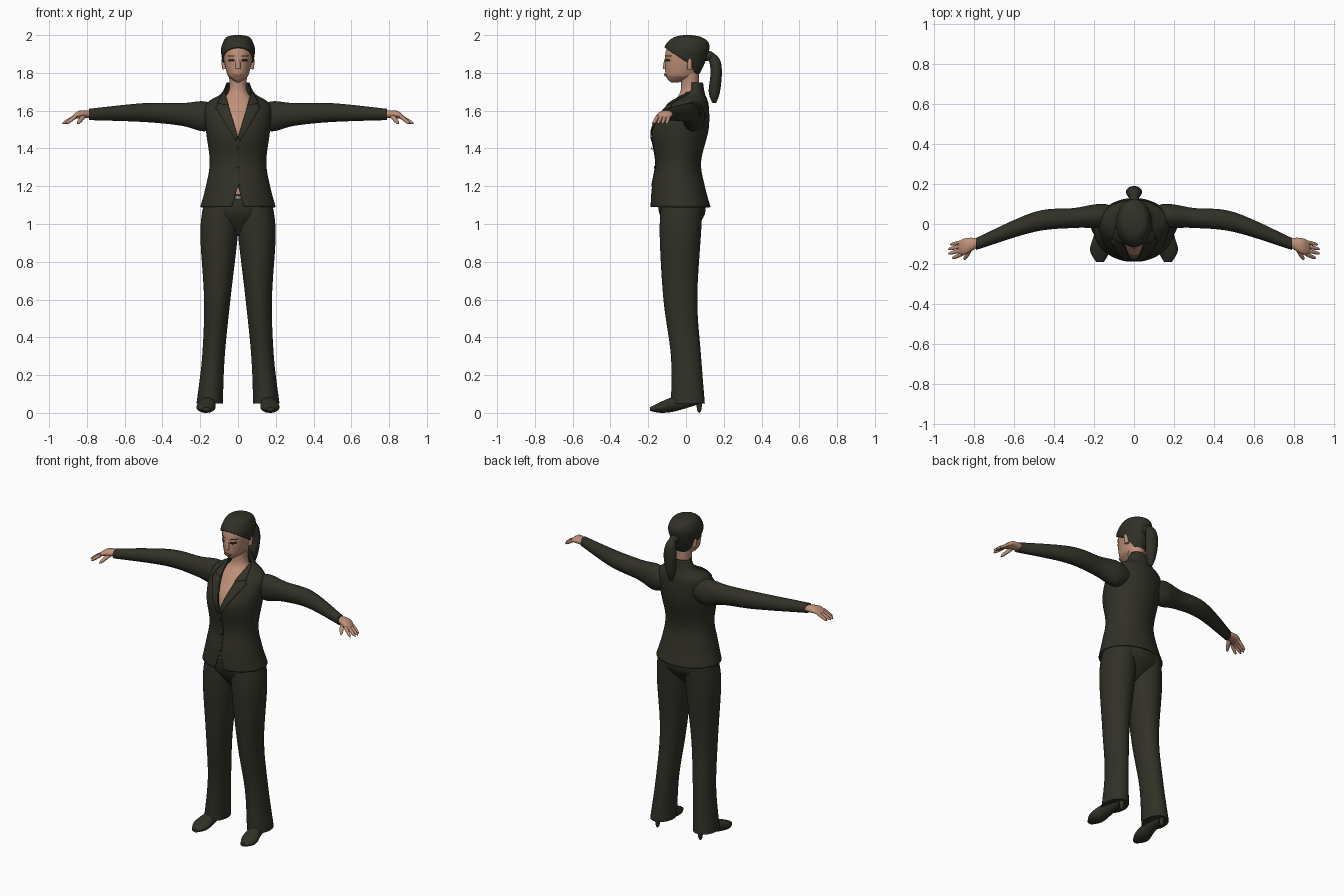
import bpy, bmesh, math
from mathutils import Vector, Matrix

if "Cube" in bpy.data.objects:
    bpy.data.objects.remove(bpy.data.objects["Cube"])


def colour(name, *rgb):
    material = bpy.data.materials.new(name)
    material.use_nodes = True
    material.diffuse_color = (*rgb, 1)
    shader = next(n for n in material.node_tree.nodes if n.type == 'BSDF_PRINCIPLED')
    shader.inputs["Base Color"].default_value = (*rgb, 1)
    return material


DARK = colour("dark olive cloth and hair", .03, .03, .02)
SKIN = colour("skin", .52, .28, .19)
LIPS = colour("lips", .36, .15, .11)
BLACK = colour("black details", .02, .02, .01)
METAL = colour("buckle metal", .3, .3, .3)


def finish(name, bm, material, mirror=False, thickness=0):
    """Turn a bmesh into a smooth-shaded object."""
    bmesh.ops.recalc_face_normals(bm, faces=bm.faces)
    mesh = bpy.data.meshes.new(name)
    bm.to_mesh(mesh)
    bm.free()
    mesh.materials.append(material)
    mesh.shade_smooth()
    mesh.set_sharp_from_angle(angle=math.radians(50))
    part = bpy.data.objects.new(name, mesh)
    bpy.context.scene.collection.objects.link(part)
    if thickness:
        shell = part.modifiers.new("thickness", 'SOLIDIFY')
        shell.thickness = thickness
        shell.offset = -1
    if mirror:
        part.modifiers.new("mirror", 'MIRROR')


def refine(rows, steps=6):
    """Smooth curve through the control rows."""
    rows = [Vector(row) for row in rows]
    padded = [rows[0], *rows, rows[-1]]
    fine = []
    for a, b, c, d in zip(padded, rows, rows[1:], padded[3:] + [rows[-1]]):
        for step in range(steps):
            t = step / steps
            cubic = (b - c) * 3 + d - a
            square = a * 2 - b * 5 + c * 4 - d
            fine.append(b + (c - a + (square + cubic * t) * t) * (t / 2))
    return fine + [rows[-1]]


def upright(*rows):
    """Centred rows of height, depth centre, half width and half depth."""
    return [(z, 0, y, width, depth) for z, y, width, depth in rows]


def tube(rows, axis=2, sides=32, caps=True):
    """Skin rows of axis position, two centres and two radii."""
    bm = bmesh.new()
    rings = []
    for position, u, v, radius_u, radius_v in refine(rows):
        ring = []
        for i in range(sides):
            angle = math.tau * (i + .5) / sides
            point = [u + radius_u * math.cos(angle), v + radius_v * math.sin(angle)]
            point.insert(axis, position)
            ring.append(bm.verts.new(point))
        rings.append(ring)
    for low, high in zip(rings, rings[1:]):
        for i in range(sides):
            bm.faces.new((low[i - 1], low[i], high[i], high[i - 1]))
    if caps:
        bm.faces.new(rings[0])
        bm.faces.new(rings[-1])
    return bm


def loft(name, rows, material, axis=2, mirror=False):
    finish(name, tube(rows, axis), material, mirror)


def spindle(name, base, tip, radius, material, mirror=True):
    """Straight rod with a rounded tip, for fingers and other small parts."""
    base, direction = Vector(base), Vector(tip) - Vector(base)
    rows = []
    for t in (0, .3, .6, .8, .9, 1):
        r = radius * max(.1, math.sqrt(1 - t ** 4))
        rows.append((t * direction.length, 0, 0, r, r))
    bm = tube(rows, sides=12)
    turn = direction.to_track_quat('Z', 'Y').to_matrix().to_4x4()
    bm.transform(Matrix.Translation(base) @ turn)
    finish(name, bm, material, mirror)


def cut(bm, planes, doomed):
    """Slice along planes, then delete the faces a rule picks."""
    for point, normal in planes:
        everything = bm.verts[:] + bm.edges[:] + bm.faces[:]
        bmesh.ops.bisect_plane(bm, geom=everything, plane_co=point, plane_no=normal)
    unwanted = [face for face in bm.faces if doomed(face.calc_center_median())]
    bmesh.ops.delete(bm, geom=unwanted, context='FACES')


def front_of(rows, x, z):
    """Depth of a loft's front surface at a given x and z."""
    fine = refine(rows)
    low, high = next((a, b) for a, b in zip(fine, fine[1:]) if a[0] <= z <= b[0])
    row = low.lerp(high, (z - low[0]) / (high[0] - low[0]))
    return row[2] - row[4] * math.sqrt(max(0, 1 - ((x - row[1]) / row[3]) ** 2))


def oval(x, z, width, height):
    """Upper and lower edges of an ellipse."""
    angles = [math.pi * i / 12 for i in range(13)]
    return [[(x + width * math.cos(a), z + side * height * math.sin(a)) for a in angles]
            for side in (1, -1)]


def along(points, t):
    place = t * (len(points) - 1)
    i = min(int(place), len(points) - 2)
    return Vector(points[i]).lerp(Vector(points[i + 1]), place - i)


def plate(name, rows, edges, material, mirror=True, lift=.004):
    """Thin plate between two (x, z) edges, laid on the front of a loft."""
    bm = bmesh.new()
    grid = []
    for i in range(13):
        start, end = (along(edge, i / 12) for edge in edges)
        points = [start.lerp(end, j / 6) for j in range(7)]
        grid.append([bm.verts.new((p.x, front_of(rows, p.x, p.y) - lift, p.y)) for p in points])
    for line, following in zip(grid, grid[1:]):
        for a, b, c, d in zip(line, line[1:], following[1:], following):
            bm.faces.new((a, b, c, d))
    bmesh.ops.remove_doubles(bm, verts=bm.verts, dist=.0001)
    finish(name, bm, material, mirror, thickness=.004)


# Jacket body with open neckline and cutaway hem
jacket = upright((1.09, -.03, .2, .16), (1.2, -.04, .17, .14), (1.33, -.04, .15, .12),
                 (1.5, -.03, .17, .15), (1.63, .01, .17, .11), (1.69, .04, .09, .06),
                 (1.75, .05, .06, .04))
neck_point, hem_point, slope = 1.46, 1.2, .3
slices = [((0, 0, z), (side, 0, slope)) for z in (neck_point, hem_point) for side in (1, -1)]
slices.append(((0, .03, 0), (0, 1, 0)))
bm = tube(jacket, sides=64, caps=False)
cut(bm, slices, lambda c: c.y < .03 and (abs(c.x) < (c.z - neck_point) * slope
                                         or abs(c.x) < (hem_point - c.z) * slope))
finish("jacket_body", bm, DARK, thickness=.006)

# Lapels, collar folds, front edge and buttons
plate("lapel", jacket, ([(0, 1.46), (.07, 1.68)], [(.01, 1.44), (.12, 1.62)]), DARK, lift=.007)
plate("collar_fold", jacket, ([(.05, 1.63), (.07, 1.7)], [(.11, 1.64), (.08, 1.7)]), DARK, lift=.009)
plate("front_edge", jacket, ([(0, 1.2), (0, 1.46)], [(.01, 1.2), (.01, 1.46)]), DARK, mirror=False)
for z in (1.3, 1.4):
    plate("button", jacket, oval(0, z, .007, .007), BLACK, mirror=False, lift=.008)

# Sleeves
loft("sleeve", [(.1, .04, 1.57, .05, .05), (.18, .04, 1.57, .06, .08), (.3, .03, 1.58, .05, .06),
                (.5, .01, 1.59, .05, .05), (.79, -.1, 1.58, .03, .03)], DARK, axis=0, mirror=True)

# Trousers and belt buckle
seat = upright((.94, -.03, .06, .04), (1.05, -.02, .18, .12), (1.16, -.03, .16, .12))
loft("trouser_seat", seat, DARK)
loft("trouser_leg", [(.05, .15, .01, .07, .09), (.3, .13, 0, .06, .08), (.6, .11, -.03, .07, .09),
                     (.95, .1, -.03, .1, .11), (1.12, .09, -.02, .09, .11)], DARK, mirror=True)
plate("belt_buckle", seat, oval(0, 1.14, .01, .01), METAL, mirror=False)

# Heeled shoes
loft("shoe", [(-.19, .17, .02, .02, .01), (-.13, .17, .03, .05, .03), (-.05, .16, .05, .04, .04),
              (.08, .15, .08, .03, .03)], DARK, axis=1, mirror=True)
spindle("shoe_heel", (.15, .07, .08), (.15, .07, 0), .015, DARK)

# Chest and neck
loft("chest_and_neck", upright((1.14, -.04, .15, .11), (1.3, -.04, .12, .1), (1.5, -.03, .15, .13),
                               (1.62, 0, .12, .09), (1.7, .02, .05, .05), (1.8, .02, .05, .05)), SKIN)

# Head and face
head = upright((1.75, -.06, .01, .02), (1.77, -.03, .04, .07), (1.8, -.02, .06, .09),
               (1.9, 0, .08, .11), (1.95, .01, .07, .1), (1.98, .01, .05, .06), (1.99, .01, .01, .01))
loft("head", head, SKIN)
spindle("nose", (0, -.11, 1.82), (0, -.1, 1.89), .014, SKIN, mirror=False)
spindle("ear", (.07, .02, 1.82), (.08, .02, 1.88), .013, SKIN)
plate("eye", head, oval(.036, 1.866, .018, .007), BLACK, lift=.002)
plate("eyebrow", head, oval(.038, 1.89, .02, .003), BLACK, lift=.002)
plate("mouth", head, oval(0, 1.79, .023, .008), LIPS, mirror=False, lift=.002)

# Hair cap, trimmed along the temple and the nape
grow = .01
hairlines = [(1.86, -.65), (1.89, -1.8)]
bm = tube([(z + grow, x, y, width + grow, depth + grow) for z, x, y, width, depth in head], sides=64)
cut(bm, [((0, 0, height), (0, -lean, 1)) for height, lean in hairlines],
    lambda c: c.z < min(height + lean * c.y for height, lean in hairlines))
finish("hair_cap", bm, DARK, thickness=grow)

# Ponytail and its tie
loft("ponytail", upright((1.64, .15, .01, .01), (1.7, .15, .03, .03), (1.8, .16, .04, .03),
                         (1.87, .15, .03, .03), (1.91, .12, .01, .02)), DARK)
spindle("hair_tie", (0, .1, 1.89), (0, .15, 1.89), .027, DARK, mirror=False)

# Hands
loft("palm", [(.77, -.09, 1.58, .02, .02), (.84, -.11, 1.58, .04, .02), (.88, -.12, 1.56, .03, .01)],
     SKIN, axis=0, mirror=True)
for name, y, reach in (("index_finger", -.15, .91), ("middle_finger", -.13, .93),
                       ("ring_finger", -.11, .93), ("little_finger", -.09, .92)):
    spindle(name, (.86, y, 1.57), (reach, y * 1.15, 1.53), .01, SKIN)
spindle("thumb", (.81, -.11, 1.58), (.85, -.18, 1.53), .012, SKIN)
